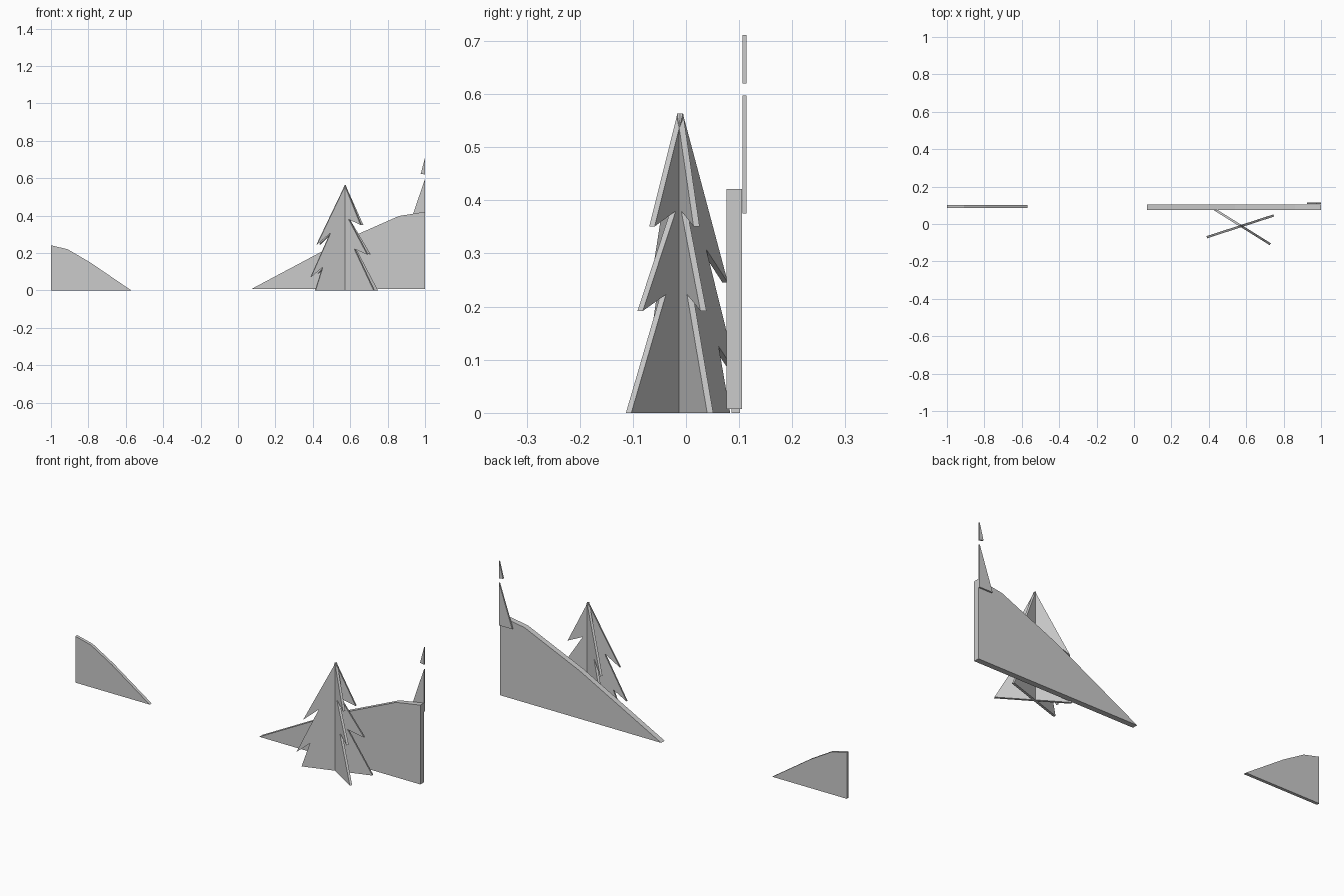
import bpy, bmesh
from math import radians
from mathutils import Matrix

if "Cube" in bpy.data.objects:
    bpy.data.objects.remove(bpy.data.objects["Cube"])


def panel(name, outline, y0, y1, matrix=Matrix()):
    """Extrude an x-z outline from y0 to y1."""
    bm = bmesh.new()
    face = bm.faces.new([bm.verts.new((x, y0, z)) for x, z in outline])
    ext = bmesh.ops.extrude_face_region(bm, geom=[face])
    moved = [v for v in ext["geom"] if isinstance(v, bmesh.types.BMVert)]
    bmesh.ops.translate(bm, verts=moved, vec=(0, y1 - y0, 0))
    bmesh.ops.recalc_face_normals(bm, faces=bm.faces)
    mesh = bpy.data.meshes.new(name)
    bm.to_mesh(mesh)
    bm.free()
    obj = bpy.data.objects.new(name, mesh)
    obj.matrix_world = matrix
    bpy.context.collection.objects.link(obj)
    return obj


# Hill slabs, cut off at the scene borders
panel("left_hill", [(-1, 0), (-0.57, 0), (-0.79, 0.15), (-0.91, 0.22), (-1, 0.242)],
      0.086, 0.102)
panel("right_hill", [(0.07, 0.007), (1, 0.007), (1, 0.421), (0.86, 0.398), (0.54, 0.257)],
      0.076, 0.105)

# Thin spire slivers behind the right hill
panel("lower_spire", [(0.924, 0.375), (1, 0.375), (1, 0.597)], 0.106, 0.114)
panel("upper_spire", [(0.977, 0.624), (1, 0.62), (1, 0.711)], 0.106, 0.114)

# Fir tree made of two crossed cut-outs with staggered branches
tree = [(0, 0.563), (-0.16, 0.245), (-0.083, 0.308), (-0.193, 0.072),
        (-0.127, 0.125), (-0.168, 0), (0.183, 0), (0.06, 0.223),
        (0.142, 0.192), (0.025, 0.38), (0.1, 0.351)]
for name, angle in (("tree_panel_a", 18), ("tree_panel_b", -32)):
    place = Matrix.Translation((0.573, -0.011, 0)) @ Matrix.Rotation(radians(angle), 4, "Z")
    panel(name, tree, -0.006, 0.006, place)
